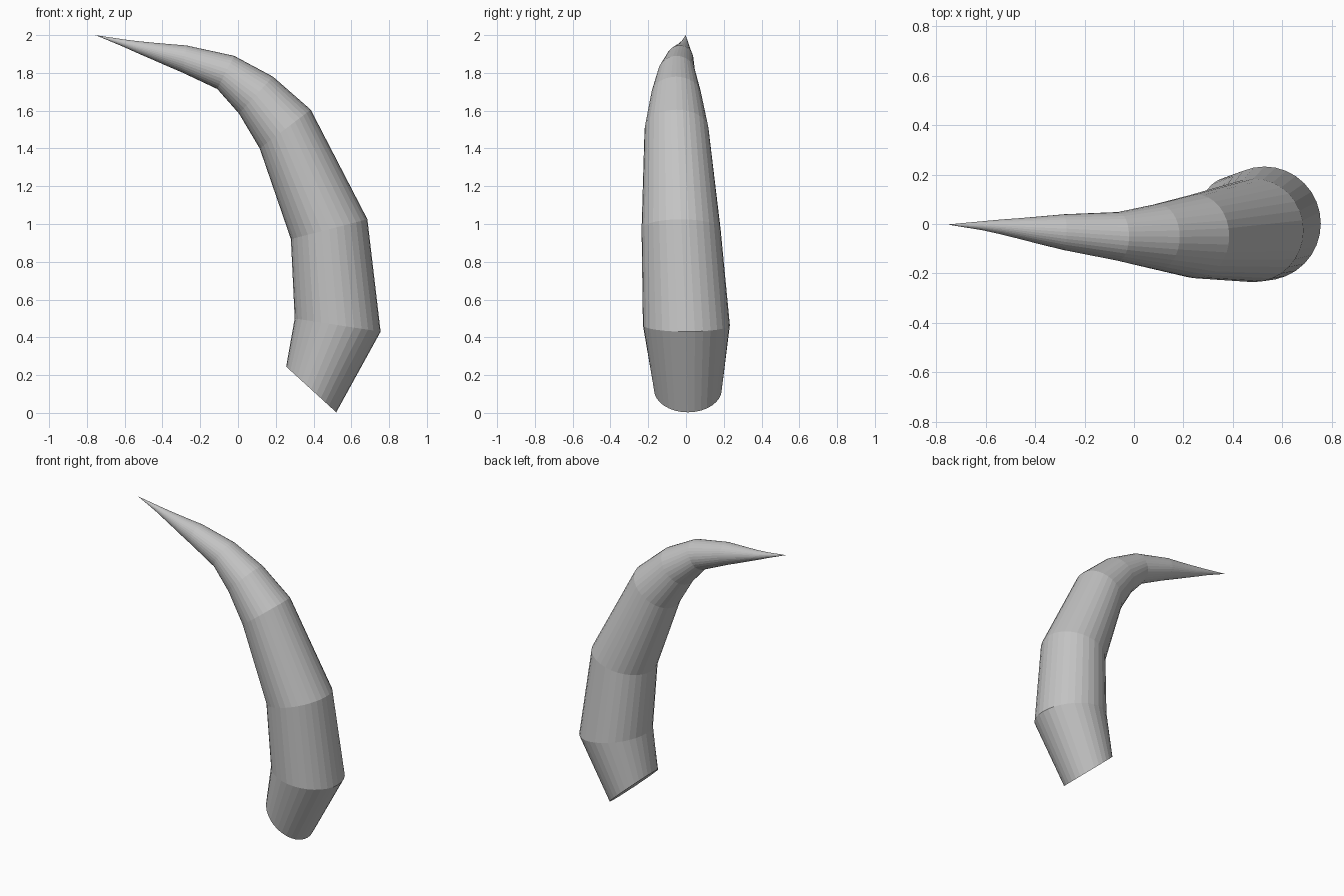
import bpy, bmesh, math
from mathutils import Vector

if "Cube" in bpy.data.objects:
    bpy.data.objects.remove(bpy.data.objects["Cube"])

SIDES = 32

# Each ring: inner edge (x, z), outer edge (x, z), centre y
RINGS = [
    ((0.255, 0.245), (0.52, 0.003), 0.01),
    ((0.30, 0.50), (0.755, 0.43), 0.002),
    ((0.28, 0.92), (0.685, 1.025), -0.026),
    ((0.115, 1.40), (0.385, 1.605), -0.05),
    ((0.005, 1.585), (0.185, 1.78), -0.052),
    ((-0.11, 1.715), (-0.02, 1.89), -0.05),
    ((-0.295, 1.802), (-0.272, 1.945), -0.033),
    ((-0.395, 1.845), (-0.38, 1.954), -0.025),
    ((-0.475, 1.88), (-0.46, 1.961), -0.018),
    ((-0.54, 1.908), (-0.53, 1.968), -0.012),
    ((-0.615, 1.942), (-0.61, 1.978), -0.007),
]
TIP = (-0.755, -0.002, 2.0)

bm = bmesh.new()
loops = []
for inner, outer, y in RINGS:
    a = Vector((inner[0], y, inner[1]))
    b = Vector((outer[0], y, outer[1]))
    centre, half = (a + b) / 2, (b - a) / 2
    side = Vector((0, half.length, 0))
    loops.append([bm.verts.new(centre + half * math.cos(t) + side * math.sin(t))
                  for t in (2 * math.pi * i / SIDES for i in range(SIDES))])

# Skin between neighbouring rings
for low, high in zip(loops, loops[1:]):
    for i in range(SIDES):
        j = (i + 1) % SIDES
        bm.faces.new((low[i], low[j], high[j], high[i]))

# Pointed tip and flat base
tip = bm.verts.new(TIP)
for i in range(SIDES):
    bm.faces.new((loops[-1][i], loops[-1][(i + 1) % SIDES], tip))
bm.faces.new(loops[0][::-1])
bmesh.ops.recalc_face_normals(bm, faces=bm.faces)

mesh = bpy.data.meshes.new("horn")
bm.to_mesh(mesh)
bm.free()
horn = bpy.data.objects.new("horn", mesh)
bpy.context.collection.objects.link(horn)

grey = bpy.data.materials.new("light grey")
grey.diffuse_color = (0.55, 0.55, 0.55, 1)
grey.use_nodes = True
grey.node_tree.nodes["Principled BSDF"].inputs["Base Color"].default_value = grey.diffuse_color
mesh.materials.append(grey)
